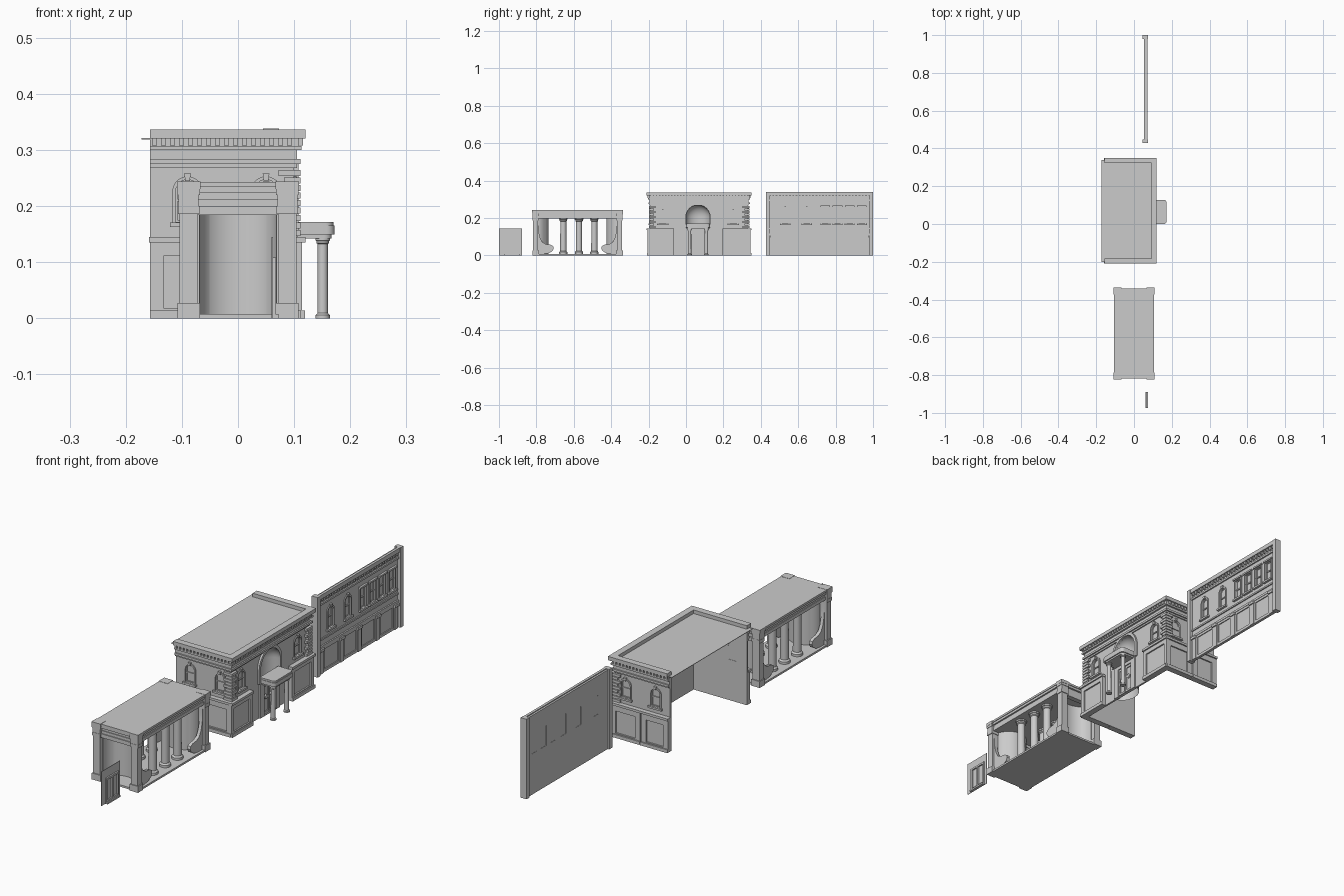
import bpy, bmesh, math

if "Cube" in bpy.data.objects:
    bpy.data.objects.remove(bpy.data.objects["Cube"])

# ---------- helpers: u = along the wall, d = outward, z = up ----------
def east(x): return lambda u, d, z: (x + d, u, z)
def south(y): return lambda u, d, z: (u, y - d, z)
def north(y): return lambda u, d, z: (u, y + d, z)
def plan(u, d, z): return (u, z, d)
def rect(a, b, c, e): return [(a, c), (b, c), (b, e), (a, e)]

def arch(u, z0, w, h, n=12):
    r = w / 2
    return [(u - r, z0), (u + r, z0)] + [(u + r * math.cos(math.pi * i / n),
            z0 + h - r + r * math.sin(math.pi * i / n)) for i in range(n + 1)]

def finish(name, bm):
    bmesh.ops.remove_doubles(bm, verts=bm.verts, dist=1e-5)
    bmesh.ops.recalc_face_normals(bm, faces=bm.faces)
    me = bpy.data.meshes.new(name)
    bm.to_mesh(me)
    bm.free()
    ob = bpy.data.objects.new(name, me)
    bpy.context.collection.objects.link(ob)
    return ob

def prism(name, pts, d0, d1, F):
    bm = bmesh.new()
    a = [bm.verts.new(F(u, d0, z)) for u, z in pts]
    b = [bm.verts.new(F(u, d1, z)) for u, z in pts]
    bm.faces.new(a)
    bm.faces.new(b)
    for i in range(len(pts)):
        j = (i + 1) % len(pts)
        bm.faces.new((a[i], a[j], b[j], b[i]))
    return finish(name, bm)

def box(name, x0, x1, y0, y1, z0, z1):
    return prism(name, rect(x0, x1, y0, y1), z0, z1, plan)

def plate(name, loops, d0, d1, F):
    """Flat plate with holes, from a filled 2D curve."""
    cu = bpy.data.curves.new(name, 'CURVE')
    cu.dimensions, cu.fill_mode, cu.extrude = '2D', 'BOTH', (d1 - d0) / 2
    for lp in loops:
        s = cu.splines.new('POLY')
        s.points.add(len(lp) - 1)
        for p, (u, z) in zip(s.points, lp):
            p.co = (u, z, 0, 1)
        s.use_cyclic_u = True
    tmp = bpy.data.objects.new("tmp", cu)
    bpy.context.collection.objects.link(tmp)
    me = bpy.data.meshes.new_from_object(tmp.evaluated_get(bpy.context.evaluated_depsgraph_get()))
    bpy.data.objects.remove(tmp)
    bm = bmesh.new()
    bm.from_mesh(me)
    for v in bm.verts:
        v.co = F(v.co.x, (d0 + d1) / 2 + v.co.z, v.co.y)
    return finish(name, bm)

def lathe_column(name, x, y, z0, z1, r):
    prof = [(0, z0), (r * 1.4, z0), (r * 1.4, z0 + r * .6), (r * 1.05, z0 + r), (r, z1 - r * 1.2),
            (r * 1.25, z1 - r), (r * 1.25, z1 - r * .6), (r * 1.45, z1 - r * .5), (r * 1.45, z1), (0, z1)]
    bm = bmesh.new()
    vs = [bm.verts.new((x + a, y, z)) for a, z in prof]
    es = [bm.edges.new(e) for e in zip(vs, vs[1:])]
    bmesh.ops.spin(bm, geom=vs + es, cent=(x, y, 0), axis=(0, 0, 1), angle=math.tau, steps=20)
    return finish(name, bm)

def window(F, u, z0, w, h, arched=True):
    """Pane, bars, sill and surround; returns the hole outline."""
    shape = (lambda g: arch(u, z0 - g, w + 2 * g, h + 2 * g)) if arched else \
            (lambda g: rect(u - w / 2 - g, u + w / 2 + g, z0 - g, z0 + h + g))
    prism("window_pane", shape(0), -.007, -.006, F)
    plate("window_surround", [shape(.006), shape(0)], -.001, .004, F)
    plate("window_sash", [shape(0), shape(-.003)], -.006, -.003, F)
    prism("window_bar", rect(u - w / 2, u + w / 2, z0 + h * .48, z0 + h * .54), -.006, -.002, F)
    prism("window_sill", rect(u - w / 2 - .01, u + w / 2 + .01, z0 - .009, z0 - .001), 0, .01, F)
    top = z0 + h
    if arched:
        prism("keystone", [(u - .004, top - .002), (u + .004, top - .002), (u + .006, top + .011), (u - .006, top + .011)], 0, .008, F)
    else:
        prism("window_head", rect(u - w / 2 - .009, u + w / 2 + .009, top + .003, top + .01), 0, .009, F)
    return shape(0)

def panel(F, u0, u1, z1, m=.018):
    """Framed wainscot panel with plinth and cap."""
    prism("panel_back", rect(u0, u1, 0, z1), 0, .008, F)
    plate("panel_frame", [rect(u0, u1, 0, z1), rect(u0 + m, u1 - m, .018, z1 - m)], .007, .014, F)
    prism("panel_plinth", rect(u0, u1, 0, .014), 0, .019, F)
    prism("panel_cap", rect(u0 - .002, u1 + .002, z1, z1 + .01), 0, .02, F)

# ---------- main building (open at the back) ----------
X0, X1, Y0, Y1, CY = -.157, .10, -.19, .33, .064
E, S, N = east(X1), south(Y0), north(Y1)
holes = [window(E, u, .172, .042, .075) for u in (-.125, CY * 2 + .125)]
plate("east_wall", [rect(Y0, Y1, 0, .32), arch(CY, .003, .13, .267)] + holes, -.008, 0, E)
for nm, F in (("south_wall", S), ("north_wall", N)):
    hs = [window(F, u, .172, .042, .075) for u in (-.09, .05)]
    plate(nm, [rect(X0, X1, 0, .32)] + hs, -.008, 0, F)
    panel(F, X0, -.03, .135, .024)
    panel(F, -.026, X1 + .012, .135, .024)
panel(E, Y0 - .016, -.066, .135)
panel(E, .196, Y1 + .016, .135)

def u_band(name, z0, z1, o):
    prism(name, [(X0, Y0 - o), (X1 + o, Y0 - o), (X1 + o, Y1 + o), (X0, Y1 + o), (X0, Y1 - .008),
                 (X1 - .008, Y1 - .008), (X1 - .008, Y0 + .008), (X0, Y0 + .008)], z0, z1, plan)

for b in ((.268, .275, .005), (.275, .284, .011), (.284, .30, .005), (.30, .307, .013), (.307, .32, .009), (.32, .336, .02)):
    u_band("cornice_band", *b)
for F, a, b in ((S, X0, X1), (N, X0, X1), (E, Y0, Y1)):
    n = int((b - a) / .016)
    for i in range(n):
        u = a + (i + .5) * (b - a) / n
        prism("dentil", rect(u - .0045, u + .0045, .308, .32), .008, .016, F)
box("main_roof", -.172, X1, Y0 - .01, Y1 + .01, .319, .321)

# corner quoins
for k in range(9):
    z, L = .147 + k * .0133, (.028, .018)[k % 2]
    for y, s in ((Y0, 1), (Y1, -1)):
        prism("quoin", [(X1 - L, y), (X1 - L, y - s * .009), (X1 + .011, y - s * .009), (X1 + .011, y + s * L),
                        (X1, y + s * L), (X1, y)], z, z + .0105, plan)

# arched apse behind the balcony
R, n = .065, 16
prof = [(1, 0), (1, .205)] + [(math.cos(a * math.pi / 16), .205 + R * math.sin(a * math.pi / 16)) for a in range(1, 9)]
bm = bmesh.new()
grid = [[bm.verts.new((X1 - .05 * r * math.sin(math.pi * i / n), CY + R * r * math.cos(math.pi * i / n), z))
         for r, z in prof] for i in range(n + 1)]
for p, q in zip(grid, grid[1:]):
    for i in range(len(prof) - 1):
        bm.faces.new((p[i], q[i], q[i + 1], p[i + 1]))
finish("apse", bm)
plate("arch_surround", [arch(CY, .147, .154, .135, 20), arch(CY, .147, .13, .123, 20)], 0, .008, E)

# entrance
plate("door_surround", [rect(CY - .066, CY + .066, 0, .147), rect(CY - .04, CY + .04, .003, .128)], -.006, .006, E)
for s in (-1, 1):
    c = CY + s * .02
    prism("door_leaf", rect(c - .0195, c + .0195, .003, .128), -.008, -.003, E)
    plate("door_leaf_frame", [rect(c - .0195, c + .0195, .003, .128), rect(c - .013, c + .013, .014, .118)], -.003, .001, E)
    prism("door_ornament", [(c - .012, .075), (c, .064), (c + .012, .075), (c, .086)], -.003, .003, E)

# balcony on columns
def slab(name, g, z0, z1):
    r, x0, x1, h = .014, X1, .172 - g, .064 - g
    q = [math.pi / 2 * i / 5 for i in range(6)]
    a = [(x1 - r + r * math.sin(t), CY - h + r - r * math.cos(t)) for t in q]
    b = [(x1 - r + r * math.cos(t), CY + h - r + r * math.sin(t)) for t in q]
    prism(name, [(x0, CY - h)] + a + b + [(x0, CY + h)], z0, z1, plan)
slab("balcony_under", .005, .142, .15)
slab("balcony_slab", 0, .149, .165)
slab("balcony_top", .002, .165, .172)
for s in (-1, 1):
    lathe_column("balcony_column", .151, CY + s * .045, 0, .143, .009)

# ---------- free-standing long wall ----------
W = east(.06)
hs = [window(W, u, .172, .036, .088) for u in (.53, .645)]
hs += [window(W, u, .172, .034, .085, False) for u in (.745, .81, .875, .94)]
plate("long_wall", [rect(.43, .998, 0, .334)] + hs, -.008, 0, W)
for a, b in ((.428, .448), (.98, 1)):
    box("end_pier", .045, .073, a, b, 0, .338)
posts = (.465, .6, .717, .84, .962)
for u in posts:
    prism("shop_pilaster", rect(u - .011, u + .011, 0, .095), 0, .007, W)
    prism("pilaster_cap", rect(u - .014, u + .014, .095, .106), 0, .012, W)
for a, b in zip(posts, posts[1:]):
    plate("shop_frame", [rect(a + .011, b - .011, 0, .106), rect(a + .02, b - .02, .012, .096)], 0, .004, W)
for z0, z1, d in ((.106, .116, .006), (.14, .147, .005), (.29, .298, .006), (.32, .338, .011)):
    prism("wall_band", rect(.448, .98, z0, z1), 0, d, W)
for i in range(30):
    u = .458 + i * .0177
    prism("wall_dentil", rect(u - .004, u + .004, .307, .32), 0, .007, W)

# ---------- colonnaded pavilion ----------
PC, PH = -.58, .243
box("pavilion_floor", -.104, .104, PC - .235, PC + .235, 0, .008)
for nm, hx, hy, z0, z1 in (("architrave", .1, .231, .198, .212), ("frieze", .097, .228, .212, .224),
                           ("cornice", .104, .236, .224, .234), ("pavilion_roof", .107, .239, .234, .243)):
    box(nm, -hx, hx, PC - hy, PC + hy, z0, z1)
for sy in (-1, 1):
    end = PC + sy * PH
    # wall closing each end, curved inwards
    def arc(g):
        return [((.074 - g) * math.cos(math.pi * i / 20), end - sy * (.022 + (.062 + g) * math.sin(math.pi * i / 20)))
                for i in range(21)]
    prism("curved_end_wall", arc(0) + arc(.005)[::-1], .008, .2, plan)
    box("end_lintel", -.07, .07, *sorted((end - sy * .008, end - sy * .03)), .184, .2)
    for sx in (-1, 1):
        def corner(name, g, z0, z1, xi=.072, dy=.032):
            box(name, *sorted((sx * (xi - g), sx * (.104 + g))), *sorted((end - sy * (.005 - g), end - sy * (dy + g))), z0, z1)
        corner("corner_post", 0, .0, .2)
        corner("post_plinth", .004, 0, .027)
        corner("post_capital", .003, .186, .2)
        corner("corner_frieze", .002, .2, .22)
        corner("corner_bracket", .004, .22, .23)
        corner("corner_cornice", .005, .23, .244)
        # scrolled side wing
        pts = [(.02, .2), (.032, .2), (.033, .16), (.036, .125), (.044, .092), (.056, .07), (.075, .06), (.1, .057),
               (.113, .05), (.116, .038), (.11, .024), (.09, .012), (.06, .008), (.02, .008)]
        wing = [(end - sy * a, z) for a, z in pts]
        prism("scroll_wing", wing, -.007, .007, east(sx * .087))
for sx in (-1, 1):
    for y in (-.656, -.572, -.49):
        lathe_column("pavilion_column", sx * .06, y, .008, .2, .016)

# ---------- loose door panel ----------
D = east(.06)
prism("loose_sheet", rect(-1, -.877, 0, .145), 0, .002, D)
plate("loose_door_frame", [rect(-.974, -.89, .005, .108), rect(-.966, -.936, .014, .1), rect(-.928, -.898, .014, .1)], .002, .008, D)
prism("loose_door_step", rect(-.974, -.89, 0, .007), .002, .013, D)

# smooth curved surfaces, keep edges crisp
for o in bpy.context.scene.objects:
    o.select_set(True)
    bpy.context.view_layer.objects.active = o
bpy.ops.object.shade_smooth_by_angle(angle=math.radians(32))
